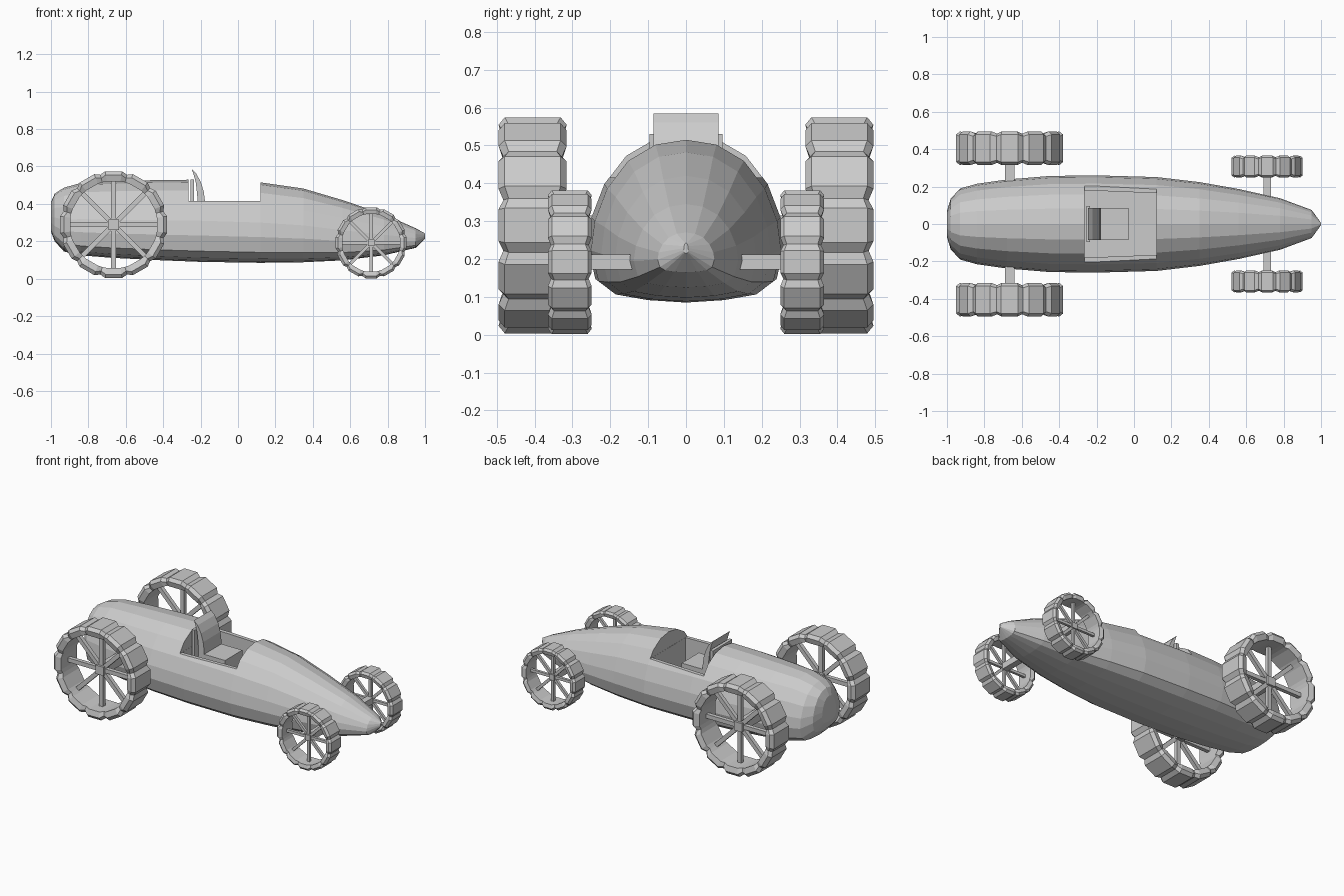
import bpy, bmesh, math

if "Cube" in bpy.data.objects:
    bpy.data.objects.remove(bpy.data.objects["Cube"])

grey = bpy.data.materials.new("plain grey")
grey.diffuse_color = (0.6, 0.6, 0.6, 1)
grey.use_nodes = True
grey.node_tree.nodes["Principled BSDF"].inputs["Base Color"].default_value = grey.diffuse_color


def make(name, bm):
    bmesh.ops.recalc_face_normals(bm, faces=bm.faces)
    me = bpy.data.meshes.new(name)
    bm.to_mesh(me)
    bm.free()
    me.materials.append(grey)
    ob = bpy.data.objects.new(name, me)
    bpy.context.collection.objects.link(ob)
    return ob


def loft(name, rings, closed=False):
    """Bridge rings of points; cap the ends, or close into a loop."""
    bm = bmesh.new()
    vs = [[bm.verts.new(p) for p in r] for r in rings]
    n = len(vs[0])
    for i in range(len(vs) if closed else len(vs) - 1):
        a, b = vs[i], vs[(i + 1) % len(vs)]
        for j in range(n):
            bm.faces.new((a[j], a[(j + 1) % n], b[(j + 1) % n], b[j]))
    if not closed:
        bm.faces.new(vs[0])
        bm.faces.new(vs[-1])
    return make(name, bm)


def box(name, x0, x1, y0, y1, z0, z1):
    return loft(name, [[(x, y0, z0), (x, y1, z0), (x, y1, z1), (x, y0, z1)] for x in (x0, x1)])


# Body: (x, half width, bottom, top) stations with one shared section
stations = [(-1.0, .07, .25, .41), (-.98, .135, .2, .455), (-.93, .19, .145, .487),
            (-.84, .215, .125, .512), (-.68, .238, .112, .52), (-.45, .257, .1, .527),
            (-.2, .26, .09, .53), (.12, .251, .085, .515), (.35, .224, .088, .482),
            (.56, .187, .098, .42), (.78, .138, .125, .345), (.95, .075, .165, .27),
            (1.0, .006, .215, .242)]
section = [(0, 0), (.4, .015), (.74, .05), (.92, .13), (1, .32), (.96, .5),
           (.83, .7), (.61, .87), (.32, .97), (0, 1)]
section += [(-w, h) for w, h in section[-2:0:-1]]
body = loft("body", [[(x, hw * w, b + (t - b) * h) for w, h in section]
                     for x, hw, b, t in stations])

# Cockpit opening: the top is sliced off and a tapered well sunk below it
slot = box("slot_cutter", -.265, .12, -.4, .4, .415, .8)
well = loft("well_cutter", [[(x, -w, .2), (x, w, .2), (x, w, .6), (x, -w, .6)]
                            for x, w in ((-.264, .18), (.119, .165))])
for cutter in (slot, well):
    cutter.hide_render = True
    mod = body.modifiers.new("cut", 'BOOLEAN')
    mod.operation = 'DIFFERENCE'
    mod.solver = 'EXACT'
    mod.object = cutter
    bpy.context.view_layer.objects.active = body
    bpy.ops.object.modifier_apply(modifier=mod.name)
    bpy.data.objects.remove(cutter)

# Seat: curved back, flat support behind it, cushion
curve = [(-.247, .585), (-.222, .56), (-.198, .515), (-.183, .465), (-.176, .41), (-.176, .19),
         (-.215, .19), (-.215, .41), (-.22, .465), (-.226, .515), (-.238, .56)]
loft("seat_back", [[(x, y, z) for x, z in curve] for y in (-.086, .086)])
box("seat_support", -.255, -.235, -.097, .097, .19, .53)
box("seat_cushion", -.18, -.03, -.086, .086, .19, .39)


def wheel(name, x, y, r, hw):
    """Lugged tyre ring with eight spokes and a square hub."""
    rings = []
    for k in range(36):
        lug = k % 3 != 2
        a = math.radians(120 * (k // 3) / 4 + (-9, 9, 15)[k % 3])
        g, w = (1, 1) if lug else (.955, .86)
        prof = [(.81, -.9 * w), (.93 * g, -w), (g, -.82 * w),
                (g, .82 * w), (.93 * g, w), (.81, .9 * w)]
        rings.append([(x + r * p * math.sin(a), y + hw * q, r + r * p * math.cos(a))
                      for p, q in prof])
    loft(name + "_tyre", rings, closed=True)
    for k in range(4):
        a = k * math.pi / 4
        c, s = math.cos(a), math.sin(a)
        t, d = (.045 * r, .14 * hw)
        ends = [[(x + u * c - v * s, y + q, r + u * s + v * c)
                 for v, q in ((-t, -d), (t, -d), (t, d), (-t, d))]
                for u in (-.84 * r, .84 * r)]
        loft(f"{name}_spoke_{k}", ends)
    h = .095 * r
    box(name + "_hub", x - h, x + h, y - .3 * hw, y + .3 * hw, r - h, r + h)


# Wheels and axles
for end, x, y, r, hw, t in (("rear", -.665, .405, .289, .09, .026),
                            ("front", .712, .307, .192, .058, .02)):
    for side, s in (("left", 1), ("right", -1)):
        wheel(f"{end}_{side}_wheel", x, s * y, r, hw)
    box(end + "_axle", x - t, x + t, -y, y, r - t, r + t)
